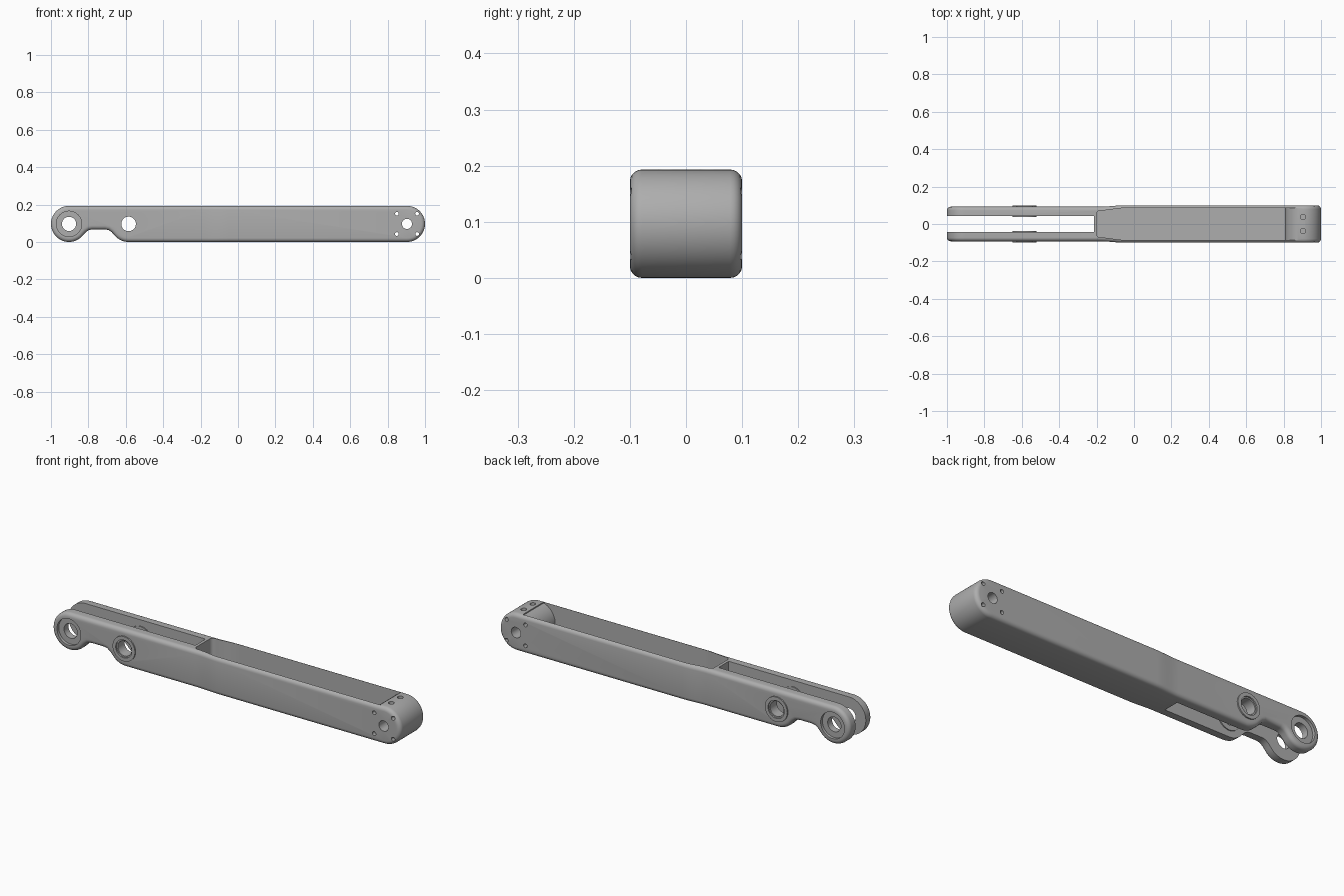
import bpy, bmesh
from math import cos, sin, radians
from mathutils import Matrix, Vector

cube = bpy.data.objects.get("Cube")
if cube:
    bpy.data.objects.remove(cube, do_unlink=True)

R = 0.0965            # end radius, half the height
PIN, BOSS, END = -0.9035, -0.585, 0.9035

steel = bpy.data.materials.new("grey_metal")
steel.use_nodes = True
GREY = (0.42, 0.42, 0.42, 1)
steel.diffuse_color = GREY
steel.node_tree.nodes["Principled BSDF"].inputs["Base Color"].default_value = GREY


def finish(bm, name):
    bmesh.ops.recalc_face_normals(bm, faces=bm.faces)
    mesh = bpy.data.meshes.new(name)
    bm.to_mesh(mesh)
    bm.free()
    ob = bpy.data.objects.new(name, mesh)
    bpy.context.collection.objects.link(ob)
    mesh.materials.append(steel)
    return ob


def arc(cx, cz, r, a0, a1, n):
    steps = [radians(a0 + (a1 - a0) * i / n) for i in range(n + 1)]
    return [(cx + r * cos(a), cz + r * sin(a)) for a in steps]


def prism(points, offset):
    """Extrude a closed outline of 3D points."""
    bm = bmesh.new()
    face = bm.faces.new([bm.verts.new(p) for p in points])
    ext = bmesh.ops.extrude_face_region(bm, geom=[face])
    verts = [v for v in ext["geom"] if isinstance(v, bmesh.types.BMVert)]
    bmesh.ops.translate(bm, vec=offset, verts=verts)
    return bm


def cylinder(name, x, z, r, y0, y1, segs=48):
    bm = bmesh.new()
    mat = Matrix.Translation((x, (y0 + y1) / 2, z)) @ Matrix.Rotation(radians(90), 4, 'X')
    bmesh.ops.create_cone(bm, cap_ends=True, segments=segs, radius1=r, radius2=r,
                          depth=y1 - y0, matrix=mat)
    return finish(bm, name)


def box(name, lo, hi):
    bm = bmesh.new()
    bmesh.ops.create_cube(bm, size=1)
    lo, hi = Vector(lo), Vector(hi)
    for v in bm.verts:
        v.co = (lo + hi) / 2 + v.co * (hi - lo)
    return finish(bm, name)


def boolean(target, tool, op="DIFFERENCE"):
    tool.hide_render = True
    mod = target.modifiers.new("cut", "BOOLEAN")
    mod.operation, mod.solver, mod.object = op, "EXACT", tool
    bpy.context.view_layer.objects.active = target
    bpy.ops.object.modifier_apply(modifier=mod.name)
    bpy.data.objects.remove(tool, do_unlink=True)


def blend(x):
    """0 along the narrow fork, 1 along the wide body."""
    t = min(max((x + 0.18) / 0.13, 0), 1)
    return t * t * (3 - 2 * t)


# Side outline with the notch under the fork
outline = arc(PIN, R, R, 90, 322, 32)
outline += [(-0.813, 0.053), (-0.797, 0.064), (-0.78, 0.067),
            (-0.71, 0.067), (-0.692, 0.064), (-0.676, 0.053)]
outline += arc(BOSS, R, R, 218, 270, 8)
outline += arc(END, R, R, -90, 90, 28)
bm = prism([(x, -0.1, z) for x, z in outline], (0, 0.2, 0))
rims = [e for e in bm.edges if abs(e.verts[0].co.y - e.verts[1].co.y) < 0.01]
bmesh.ops.bevel(bm, geom=rims, offset=0.021, segments=5, profile=0.5, affect='EDGES')

# Taper from the wide body to the narrow fork
for i in range(9):
    bmesh.ops.bisect_plane(bm, geom=bm.verts[:] + bm.edges[:] + bm.faces[:],
                           plane_co=(-0.18 + 0.13 * i / 8, 0, 0), plane_no=(1, 0, 0))
for v in bm.verts:
    v.co.y *= 0.925 + 0.075 * blend(v.co.x)
arm = finish(bm, "link_arm")

# Fork slot
boolean(arm, box("slot_cutter", (-1.2, -0.042, -0.1), (-0.215, 0.042, 0.3)))

# Open-topped pocket, ending against the round end block
edge = arc(-0.18, 0.052, 0.02, 180, 90, 6)
edge += [(x, 0.072 + 0.013 * blend(x)) for x in [-0.16 + 0.11 * i / 8 for i in range(9)]]
edge += [(0.9, 0.085)]
loop = edge + [(x, -y) for x, y in reversed(edge)]
pocket = finish(prism([(x, y, 0.015) for x, y in loop], (0, 0, 0.3)), "pocket_cutter")
boolean(pocket, cylinder("end_block", END, R, R - 0.001, -0.2, 0.2, 96))
boolean(pocket, box("block_top", (END - 0.03, -0.2, R), (1.2, 0.2, 0.5)))
boolean(arm, pocket)

# Raised bosses and bearing seats on both fork arms
for s in (-1, 1):
    def span(a, b):
        return sorted((s * a, s * b))
    boolean(arm, cylinder("boss", BOSS, R, 0.064, *span(0.037, 0.099)), "UNION")
    boolean(arm, cylinder("pin_seat", PIN, R, 0.068, *span(0.078, 0.2)))
    boolean(arm, cylinder("boss_seat", BOSS, R, 0.046, *span(0.092, 0.2)))

# Through holes
for x, r in ((PIN, 0.038), (BOSS, 0.039), (END, 0.027)):
    boolean(arm, cylinder("pin_hole", x, R, r, -0.3, 0.3))
for dx in (-0.054, 0.054):
    for dz in (-0.054, 0.054):
        boolean(arm, cylinder("bolt_hole", END + dx, R + dz, 0.01, -0.3, 0.3, 20))

# Bolt holes in the top of the end block
for y in (-0.037, 0.037):
    bm = bmesh.new()
    bmesh.ops.create_cone(bm, cap_ends=True, segments=24, radius1=0.014, radius2=0.014,
                          depth=0.1, matrix=Matrix.Translation((END, y, 0.2)))
    boolean(arm, finish(bm, "top_hole"))

# Smooth shading with crisp edges
bpy.ops.object.select_all(action='DESELECT')
arm.select_set(True)
bpy.context.view_layer.objects.active = arm
bpy.ops.object.shade_smooth_by_angle(angle=radians(30))
